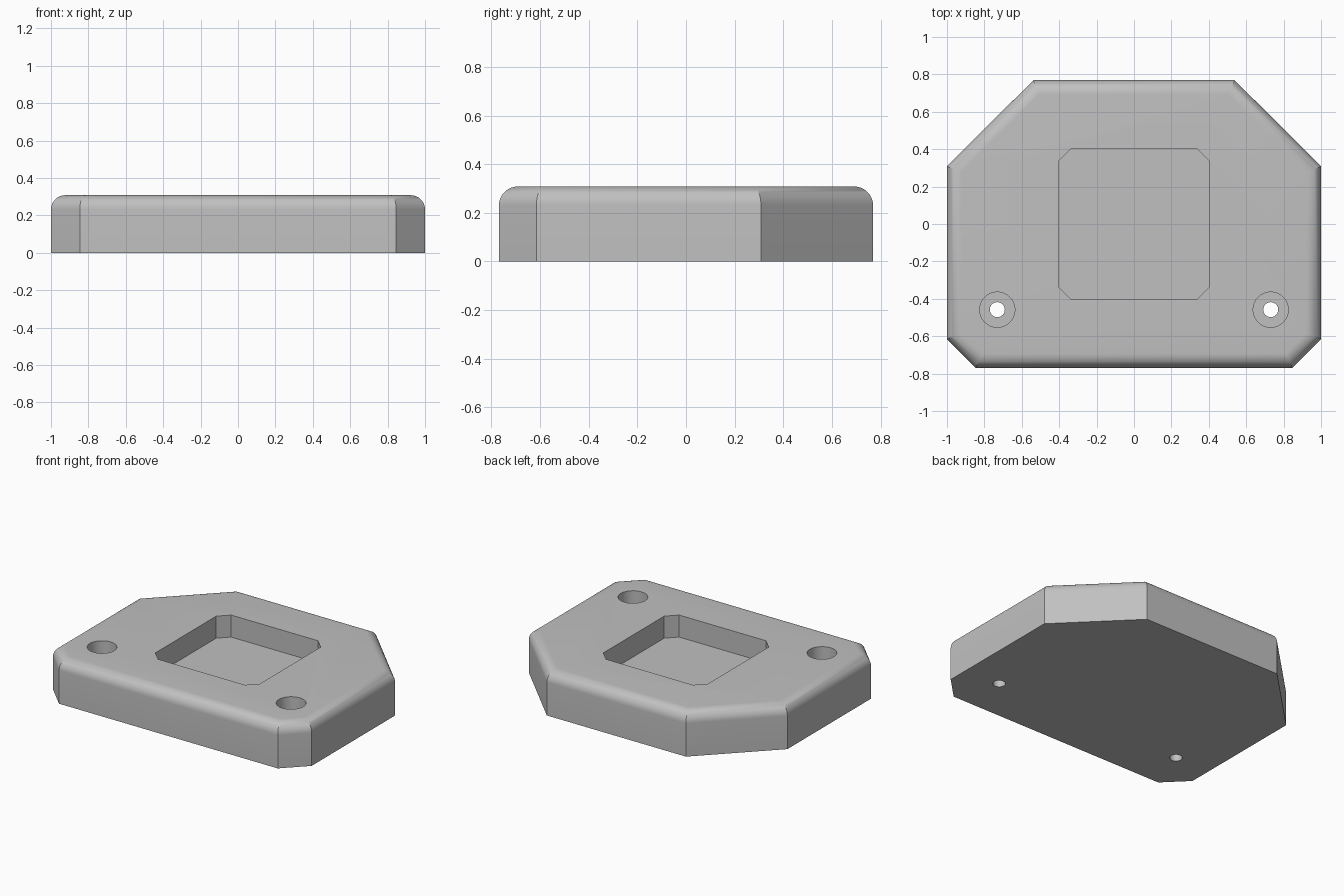
import bpy
import bmesh

cube = bpy.data.objects.get("Cube")
if cube:
    bpy.data.objects.remove(cube, do_unlink=True)

HEIGHT = 0.308
FILLET = 0.077

grey = bpy.data.materials.new("plain grey")
grey.use_nodes = True
colour = (0.53, 0.53, 0.53, 1)
grey.diffuse_color = colour
grey.node_tree.nodes["Principled BSDF"].inputs["Base Color"].default_value = colour


def mirrored(half):
    """Complete a right-hand outline, listed from front to back, across x = 0."""
    return half + [(-x, y) for x, y in reversed(half)]


def prism(name, outline, bottom, top, fillet=0):
    """Extrude an outline upwards and optionally round its top rim."""
    bm = bmesh.new()
    base = bm.faces.new([bm.verts.new((x, y, bottom)) for x, y in outline])
    made = bmesh.ops.extrude_face_region(bm, geom=[base])["geom"]
    risen = [v for v in made if isinstance(v, bmesh.types.BMVert)]
    bmesh.ops.translate(bm, verts=risen, vec=(0, 0, top - bottom))
    bmesh.ops.recalc_face_normals(bm, faces=bm.faces[:])
    if fillet:
        rim = [e for e in bm.edges if all(v.co.z > top - 0.001 for v in e.verts)]
        bmesh.ops.bevel(bm, geom=rim, offset=fillet, offset_type='OFFSET',
                        segments=10, profile=0.5, affect='EDGES')
    mesh = bpy.data.meshes.new(name)
    bm.to_mesh(mesh)
    bm.free()
    mesh.materials.append(grey)
    obj = bpy.data.objects.new(name, mesh)
    bpy.context.collection.objects.link(obj)
    return obj


def cylinder(name, x, y, radius, bottom, top):
    bpy.ops.mesh.primitive_cylinder_add(vertices=64, radius=radius, depth=top - bottom,
                                        location=(x, y, (top + bottom) / 2))
    obj = bpy.context.object
    obj.name = name
    obj.data.materials.append(grey)
    return obj


# Body with unequal clipped corners and a rounded top rim
body = prism("base_plate", mirrored([(0.846, -0.769), (1, -0.615), (1, 0.308), (0.538, 0.769)]),
             0, HEIGHT, FILLET)

# Central pocket, then a stepped screw hole on each side
p, q = 0.404, 0.336
cutters = [prism("pocket_cutter", mirrored([(q, -p), (p, -q), (p, q), (q, p)]),
                 HEIGHT / 2, HEIGHT + 0.1)]
for side, x in (("left", 0.731), ("right", -0.731)):
    cutters.append(cylinder(side + "_counterbore_cutter", x, -0.458, 0.094, HEIGHT / 2, HEIGHT + 0.1))
    cutters.append(cylinder(side + "_screw_hole_cutter", x, -0.458, 0.04, -0.1, HEIGHT + 0.1))

bpy.ops.object.select_all(action='DESELECT')
body.select_set(True)
bpy.context.view_layer.objects.active = body
for cutter in cutters:
    cutter.hide_render = True
    cut = body.modifiers.new(cutter.name, 'BOOLEAN')
    cut.operation = 'DIFFERENCE'
    cut.solver = 'EXACT'
    cut.object = cutter
    bpy.ops.object.modifier_apply(modifier=cut.name)
    bpy.data.objects.remove(cutter, do_unlink=True)

bpy.ops.object.shade_smooth_by_angle(angle=0.5)
